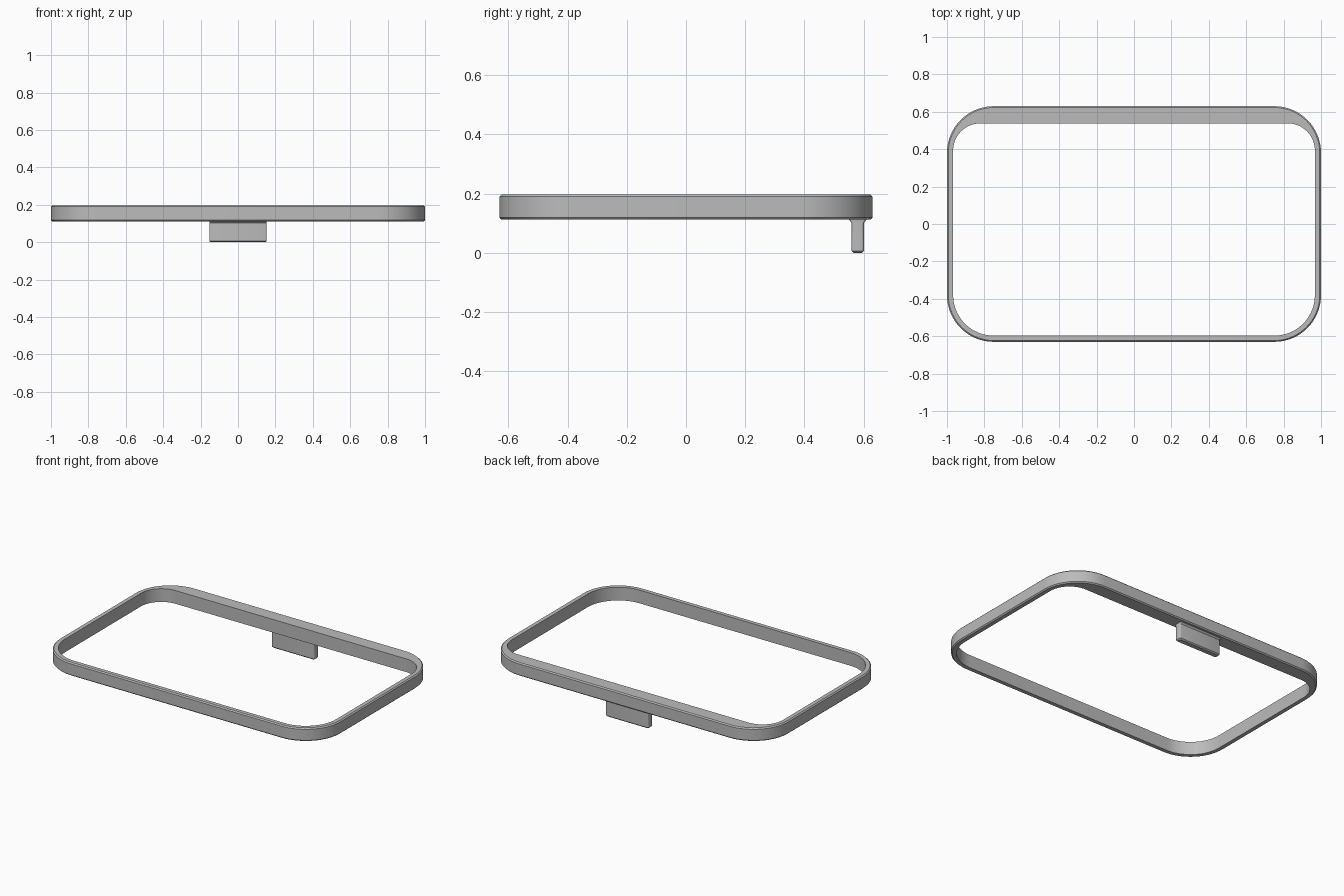
import bpy, bmesh, math

cube = bpy.data.objects.get("Cube")
if cube:
    bpy.data.objects.remove(cube)

grey = bpy.data.materials.new("plain grey")
grey.use_nodes = True
COLOUR = (0.5, 0.5, 0.5, 1)
grey.diffuse_color = COLOUR
grey.node_tree.nodes["Principled BSDF"].inputs["Base Color"].default_value = COLOUR


def rounded_loop(bm, x, front, back, r_front, r_back, z, steps):
    """Ring of vertices around a rounded rectangle, counter-clockwise."""
    corners = [(1, back, -1, r_back), (-1, back, -1, r_back),
               (-1, front, 1, r_front), (1, front, 1, r_front)]
    loop = []
    for i, (sx, y, inward, r) in enumerate(corners):
        for k in range(steps + 1):
            a = math.pi / 2 * (i + k / steps)
            loop.append(bm.verts.new((sx * (x - r) + r * math.cos(a),
                                      y + inward * r + r * math.sin(a), z)))
    return loop


def bridge(bm, a, b):
    for i in range(len(a)):
        j = (i + 1) % len(a)
        bm.faces.new((a[i], a[j], b[j], b[i]))


def finish(bm, name):
    bmesh.ops.recalc_face_normals(bm, faces=bm.faces[:])
    mesh = bpy.data.meshes.new(name)
    bm.to_mesh(mesh)
    bm.free()
    mesh.materials.append(grey)
    obj = bpy.data.objects.new(name, mesh)
    bpy.context.collection.objects.link(obj)
    bpy.ops.object.select_all(action='DESELECT')
    obj.select_set(True)
    bpy.context.view_layer.objects.active = obj
    bpy.ops.object.shade_smooth_by_angle(angle=math.radians(30))


# Frame: outer wall with chamfered rims, thicker rail at the back
BOTTOM, TOP, CHAMFER = 0.112, 0.197, 0.007
bm = bmesh.new()
loops = []
for inset, z in ((CHAMFER, BOTTOM), (0, BOTTOM + CHAMFER),
                 (0, TOP - CHAMFER), (CHAMFER, TOP)):
    r = 0.25 - inset
    loops.append(rounded_loop(bm, 1 - inset, -0.63 + inset, 0.63 - inset, r, r, z, 16))
for z in (TOP, BOTTOM):
    loops.append(rounded_loop(bm, 0.967, -0.597, 0.538, 0.217, 0.145, z, 16))
for i, loop in enumerate(loops):
    bridge(bm, loop, loops[(i + 1) % len(loops)])
finish(bm, "frame")

# Tab: thin plate under the back rail, flared where it meets the rail
bm = bmesh.new()
TAB_Y = 0.58
loops = []
for x, half, z in ((0.146, 0.014, 0), (0.153, 0.021, 0.007),
                   (0.153, 0.021, 0.102), (0.153, 0.031, BOTTOM + 0.001)):
    loops.append(rounded_loop(bm, x, TAB_Y - half, TAB_Y + half, 0.008, 0.008, z, 4))
for a, b in zip(loops, loops[1:]):
    bridge(bm, a, b)
bm.faces.new(loops[0])
bm.faces.new(loops[-1])
finish(bm, "mounting_tab")
